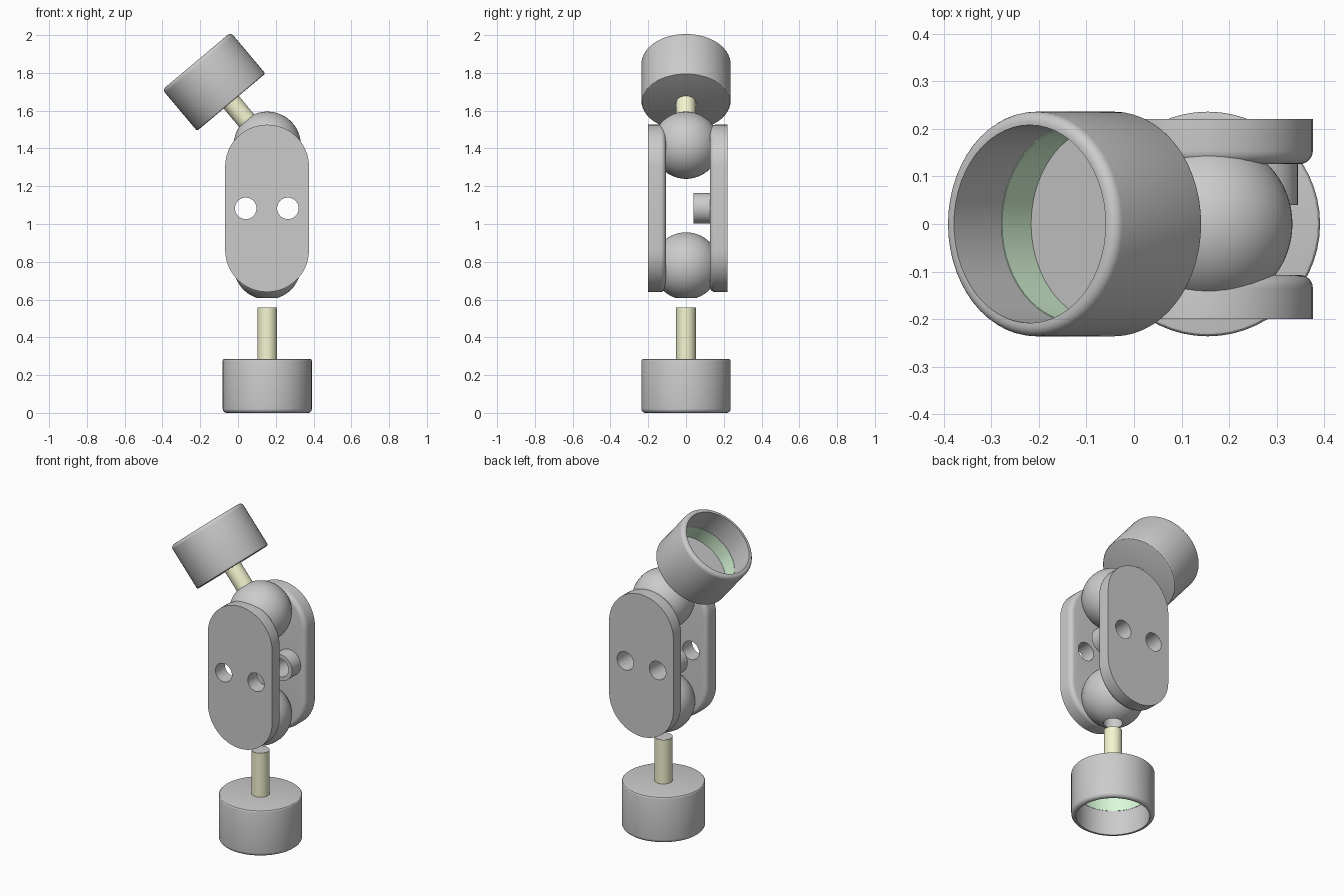
import bpy, bmesh
from math import sin, cos, pi, radians
from mathutils import Matrix, Vector

if "Cube" in bpy.data.objects:
    bpy.data.objects.remove(bpy.data.objects["Cube"])

CX = 0.155          # common axis of the joint
BALL_R = 0.178
LOW_Z, HIGH_Z = 0.778, 1.417
MID_Z = 1.083
HOLES = (0.041, 0.264)


def material(name, rgb):
    m = bpy.data.materials.new(name)
    m.diffuse_color = (*rgb, 1)
    m.use_nodes = True
    m.node_tree.nodes["Principled BSDF"].inputs["Base Color"].default_value = m.diffuse_color
    return m


CREAM = material("cream", (0.92, 0.92, 0.64))
GREEN = material("pale_green", (0.70, 0.95, 0.70))


def finish(name, bm, mat=None):
    bmesh.ops.remove_doubles(bm, verts=bm.verts[:], dist=1e-5)
    bmesh.ops.recalc_face_normals(bm, faces=bm.faces[:])
    me = bpy.data.meshes.new(name)
    bm.to_mesh(me)
    bm.free()
    ob = bpy.data.objects.new(name, me)
    bpy.context.collection.objects.link(ob)
    if mat:
        me.materials.append(mat)
    return ob


def smooth(ob):
    bpy.ops.object.select_all(action='DESELECT')
    ob.select_set(True)
    bpy.context.view_layer.objects.active = ob
    bpy.ops.object.shade_smooth_by_angle(angle=radians(30))


def lathe(name, profile, matrix, mat=None, closed=False, steps=56):
    """Revolve (radius, height) points around local z, then place."""
    bm = bmesh.new()
    vs = [bm.verts.new((r, 0, z)) for r, z in profile]
    es = [bm.edges.new(p) for p in zip(vs, vs[1:])]
    if closed:
        es.append(bm.edges.new((vs[-1], vs[0])))
    bmesh.ops.spin(bm, geom=vs + es, cent=(0, 0, 0), axis=(0, 0, 1),
                   angle=2 * pi, steps=steps)
    bm.transform(matrix)
    ob = finish(name, bm, mat)
    smooth(ob)
    return ob


def rod(r, z0, z1):
    return [(0, z0), (r, z0), (r, z1), (0, z1)]


def tube(ri, ro, z0, z1):
    return [(ri, z0), (ro, z0), (ro, z1), (ri, z1)]


def arc(cx, cz, r, a0, a1, n=6):
    return [(cx + r * cos(radians(a0 + (a1 - a0) * i / n)),
             cz + r * sin(radians(a0 + (a1 - a0) * i / n))) for i in range(n + 1)]


def end_unit(tag, matrix, base):
    """Ball at local origin, stud and cup further along local +z."""
    # ball with a bored stud hole
    bore = 0.054
    top = (BALL_R ** 2 - bore ** 2) ** 0.5
    a = 90 - math_angle(bore, top)
    ball = arc(0, 0, BALL_R, -90, a, 30)
    lathe(tag + "_ball", ball + [(bore, 0.0), (0, 0.0)], matrix)
    # cup, hollow towards its rim
    place = matrix @ Matrix.Translation((0, 0, base))
    ro, ri, h, floor = 0.236, 0.208, 0.285, 0.035
    cup = ([(0, 0)] + arc(ro - 0.009, 0.009, 0.009, -90, 0, 3)
           + arc(ro - 0.022, h - 0.022, 0.022, 0, 90)
           + [(ri, h), (ri, floor), (0, floor)])
    lathe(tag + "_cup", cup, place)
    lathe(tag + "_cup_liner", tube(0.206, 0.212, floor - 0.002, 0.13), place, GREEN, True)
    return place


def math_angle(opposite, adjacent):
    from math import atan2, degrees
    return degrees(atan2(opposite, adjacent))


# lower unit, pulled apart from its ball; stud ends in a grey cap
down = Matrix.Translation((CX, 0, LOW_Z)) @ Matrix.Rotation(pi, 4, 'Y')
place = end_unit("lower", down, LOW_Z - 0.285)
lathe("lower_stud", rod(0.052, -0.272, 0.01), place, CREAM, steps=32)
lathe("lower_stud_cap", rod(0.051, -0.274, -0.27), place, steps=32)

# upper unit, tilted with its stud seated in the ball
up = Matrix.Translation((CX, 0, HIGH_Z)) @ Matrix.Rotation(radians(-40), 4, 'Y')
place = end_unit("upper", up, 0.297)
lathe("upper_stud", rod(0.052, -0.27, 0.01), place, CREAM, steps=32)


def stadium(r, y, half=0.221, n=24):
    pts = []
    for side, start in ((1, 0), (-1, pi)):
        for i in range(n + 1):
            t = start + pi * i / n
            pts.append(Vector((CX - 0.001 + r * cos(t), y, MID_Z + side * half + r * sin(t))))
    return pts


def along_y(x):
    return Matrix.Translation((x, 0, MID_Z)) @ Matrix.Rotation(-pi / 2, 4, 'X')


def clamp_plate(name, outer, inner):
    """Stadium plate with its inner edge rounded and two bolt holes."""
    R, f = 0.222, 0.028
    d = 1 if outer > inner else -1
    levels = [(R, outer)] + [(r, inner + d * (f - z))
                             for r, z in arc(R - f, 0, f, 0, 90, 6)]
    bm = bmesh.new()
    rings = [[bm.verts.new(p) for p in stadium(r, y)] for r, y in levels]
    for a, b in zip(rings, rings[1:]):
        for i in range(len(a)):
            j = (i + 1) % len(a)
            bm.faces.new((a[i], a[j], b[j], b[i]))
    bm.faces.new(rings[0])
    bm.faces.new(rings[-1])
    plate = finish(name, bm)
    for x in HOLES:
        cutter = lathe("hole_cutter", rod(0.057, -0.5, 0.5), along_y(x), steps=32)
        mod = plate.modifiers.new("bolt_hole", 'BOOLEAN')
        mod.operation, mod.solver, mod.object = 'DIFFERENCE', 'EXACT', cutter
        bpy.context.view_layer.objects.active = plate
        bpy.ops.object.modifier_apply(modifier=mod.name)
        bpy.data.objects.remove(cutter)
    smooth(plate)


# clamp plates, with bolt bosses on the back one
clamp_plate("front_clamp_plate", -0.2, -0.107)
clamp_plate("back_clamp_plate", 0.221, 0.126)
for side, x in zip(("left", "right"), HOLES):
    lathe(side + "_bolt_boss", tube(0.057, 0.081, 0.04, 0.127), along_y(x), closed=True, steps=32)
